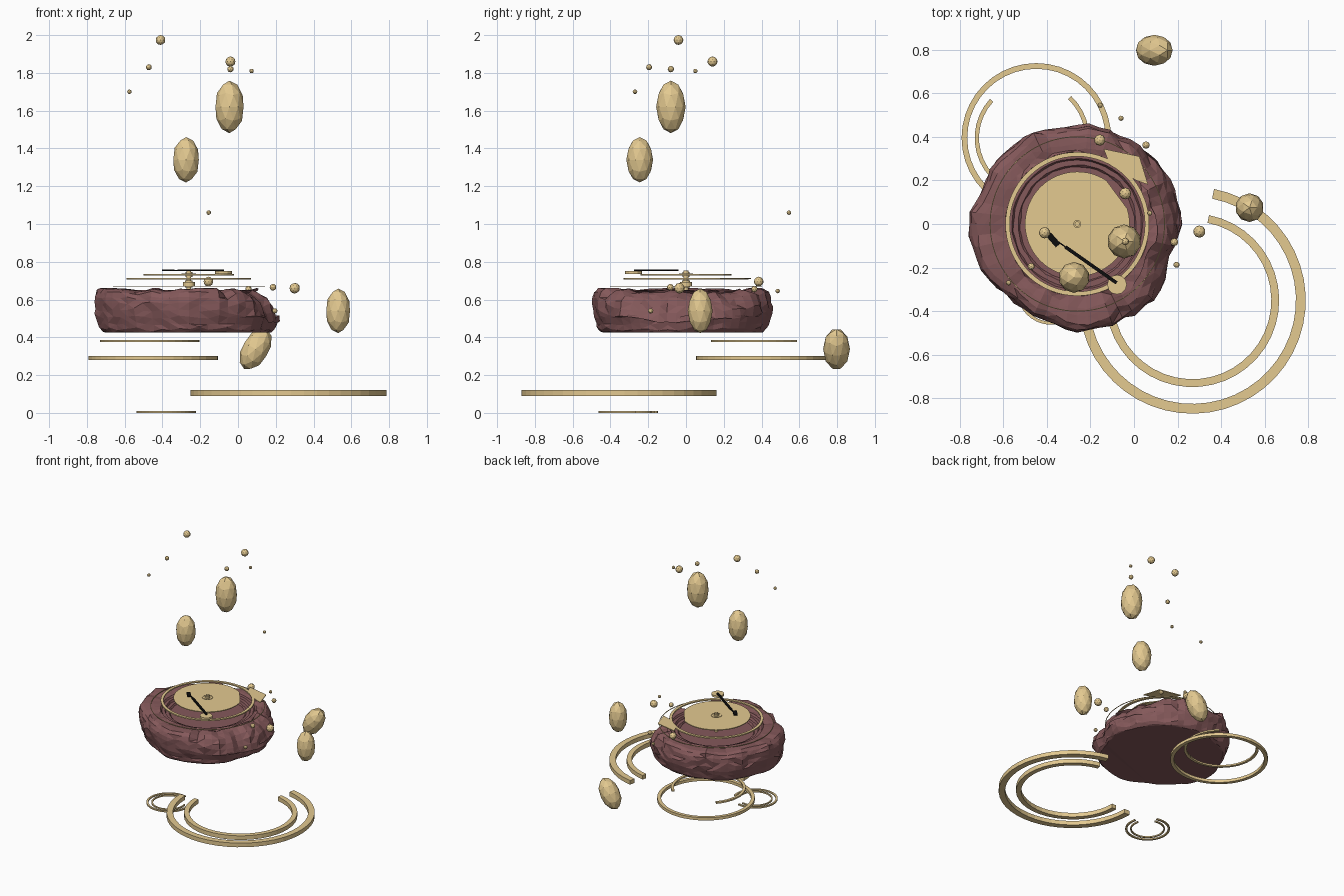
import bpy, bmesh, math
from mathutils import Vector, noise

if "Cube" in bpy.data.objects:
    bpy.data.objects.remove(bpy.data.objects["Cube"])

def material(name, rgb):
    m = bpy.data.materials.new(name)
    m.diffuse_color = (*rgb, 1)
    m.use_nodes = True
    m.node_tree.nodes["Principled BSDF"].inputs["Base Color"].default_value = m.diffuse_color
    return m

GOLD = material("pale_gold", (0.77, 0.585, 0.28))
ROCK = material("maroon_stone", (0.235, 0.10, 0.104))
BLACK = material("black", (0.004, 0.004, 0.004))
CX, CY = -0.26, 0.0

def finish(name, bm, mat):
    bmesh.ops.recalc_face_normals(bm, faces=bm.faces)
    me = bpy.data.meshes.new(name)
    bm.to_mesh(me)
    bm.free()
    me.materials.append(mat)
    ob = bpy.data.objects.new(name, me)
    bpy.context.collection.objects.link(ob)
    return ob

def arc_ring(name, c, z0, z1, r0, r1, a0=0, a1=360, n=40, mat=GOLD):
    """Flat band with a rectangular section, closed or open."""
    bm = bmesh.new()
    closed = a1 - a0 >= 360
    rows = []
    for i in range(n if closed else n + 1):
        a = math.radians(a0 + (a1 - a0) * i / n)
        rows.append([bm.verts.new((c[0] + r * math.cos(a), c[1] + r * math.sin(a), z))
                     for r, z in ((r0, z0), (r1, z0), (r1, z1), (r0, z1))])
    for i in range(n):
        p, q = rows[i], rows[(i + 1) % len(rows)]
        for k in range(4):
            bm.faces.new((p[k], p[(k + 1) % 4], q[(k + 1) % 4], q[k]))
    if not closed:
        bm.faces.new(rows[0])
        bm.faces.new(rows[-1])
    return finish(name, bm, mat)

def plate(name, pts, z0, z1, mat=GOLD):
    bm = bmesh.new()
    f = bm.faces.new([bm.verts.new((x, y, z0)) for x, y in pts])
    ext = bmesh.ops.extrude_face_region(bm, geom=[f], use_keep_orig=True)
    for v in ext["geom"]:
        if isinstance(v, bmesh.types.BMVert):
            v.co.z = z1
    return finish(name, bm, mat)

def circle(c, r, n):
    return [(c[0] + r * math.cos(math.tau * i / n), c[1] + r * math.sin(math.tau * i / n))
            for i in range(n)]

def bead(name, loc, rx, rz=None, tilt=0):
    bm = bmesh.new()
    bmesh.ops.create_icosphere(bm, subdivisions=2, radius=1)
    for v in bm.verts:
        v.co = Vector((v.co.x * rx, v.co.y * rx, v.co.z * (rz or rx)))
    ob = finish(name, bm, GOLD)
    ob.location = loc
    ob.rotation_euler = (0, tilt, 0)

# Rugged stone slab: noisy stacked outlines, then a stepped bowl in the top
OUTLINE = [.485, .47, .47, .46, .45, .46, .475, .465, .50, .50, .465, .465, .50, .49, .505, .46]

def stone():
    bm = bmesh.new()
    n = 56
    outer = [(0.90, 0.425), (0.935, 0.445), (0.95, 0.475), (0.975, 0.51), (0.985, 0.545),
             (0.99, 0.58), (0.985, 0.61), (0.96, 0.635), (0.91, 0.65), (0.83, 0.652),
             (0.76, 0.65)]
    inner = [(0.33, 0.65), (0.322, 0.638), (0.30, 0.638), (0.293, 0.622), (0.27, 0.622),
             (0.262, 0.61)]
    rows = []
    for k, (r, z) in enumerate(outer + inner):
        row = []
        for i in range(n):
            a = math.tau * i / n
            d = Vector((math.cos(a), math.sin(a), 0))
            rr, zz = r, z
            if k < len(outer):
                u = i / n * 16
                lo, f = int(u), u % 1
                rr *= OUTLINE[lo] * (1 - f) + OUTLINE[(lo + 1) % 16] * f
                mid = noise.noise(d * 5 + Vector((0, 5, z * 7)))
                fine = noise.noise(d * 13 + Vector((9, 2, z * 25)))
                rr += 0.022 * mid + 0.013 * fine
                zz += 0.018 * mid + 0.016 * fine
                east = max(0, d.x) ** 2
                if k >= 4:     # east side slopes away
                    t = min(1, (k - 4) / 5)
                    rr -= east * 0.09 * t * (k < 10)
                    zz -= east * 0.05 * (1 - t) + east * 0.015 * (k < 10)
                rr = max(rr, 0.335 + 0.004 * (len(outer) - k))
                zz = min(max(zz, 0.425), 0.662)
            else:
                rr += 0.006 * noise.noise(d * 5 + Vector((0, 0, k)))
            row.append(bm.verts.new((CX + rr * d.x, CY + rr * d.y, zz)))
        rows.append(row)
    for p, q in zip(rows, rows[1:]):
        for i in range(n):
            j = (i + 1) % n
            bm.faces.new((p[i], p[j], q[j], q[i]))
    bm.faces.new(rows[0])
    bm.faces.new(rows[-1])
    bmesh.ops.triangulate(bm, faces=bm.faces)
    finish("stone_slab", bm, ROCK)

stone()

# Thin chipped disc, its loose shard and the spindle
pts = []
for i in range(64):
    deg = i * 360 / 64
    if 22 < deg < 52:
        continue
    a = math.radians(deg)
    pts.append((CX + 0.24 * math.cos(a), CY + 0.24 * math.sin(a)))
plate("chipped_disc", pts, 0.728, 0.734)
plate("loose_shard", [(-0.14, 0.345), (0.025, 0.31), (0.065, 0.18), (0.01, 0.2), (-0.11, 0.27)],
      0.708, 0.714)
for k, (r, z0, z1) in enumerate([(0.012, 0.60, 0.755), (0.022, 0.64, 0.65), (0.02, 0.665, 0.672),
                                 (0.032, 0.672, 0.692), (0.02, 0.692, 0.70), (0.018, 0.72, 0.745)]):
    plate("spindle_%d" % k, circle((CX, CY), r, 24), z0, z1)
arc_ring("disc_label_ring", (CX, CY), 0.734, 0.737, 0.033, 0.038, n=32)

# Halo rings over the stone
arc_ring("halo_ring", (CX, CY), 0.705, 0.714, 0.31, 0.33, n=64)
arc_ring("fine_halo_ring", (CX, CY), 0.668, 0.672, 0.398, 0.402, n=96)

# Arm lying across the disc
plate("arm_pivot", circle((-0.078, -0.278), 0.045, 12), 0.735, 0.75)

def bar(name, p, q, w, z0, z1):
    p, q = Vector(p), Vector(q)
    s = (q - p).orthogonal().normalized() * w
    plate(name, [tuple(v) for v in (p + s, q + s, q - s, p - s)], z0, z1, BLACK)

bar("arm_tube", (-0.08, -0.27), (-0.315, -0.105), 0.008, 0.750, 0.758)
bar("arm_neck", (-0.315, -0.105), (-0.35, -0.08), 0.003, 0.751, 0.757)
bar("arm_head", (-0.348, -0.098), (-0.392, -0.048), 0.014, 0.750, 0.759)

# Open and closed bands under the stone
arc_ring("large_band_outer", (0.268, -0.35), 0.09, 0.122, 0.475, 0.52, -180, 79, 34)
arc_ring("large_band_inner", (0.268, -0.35), 0.09, 0.122, 0.362, 0.398, -180, 79, 30)
arc_ring("middle_band_outer", (-0.448, 0.395), 0.28, 0.302, 0.317, 0.343, n=40)
arc_ring("middle_band_inner", (-0.468, 0.395), 0.374, 0.386, 0.243, 0.263, 137, 407, 28)
arc_ring("small_band_outer", (-0.38, -0.305), 0.0, 0.01, 0.143, 0.157, 75, 375, 32)
arc_ring("small_band_inner", (-0.38, -0.305), 0.0, 0.01, 0.112, 0.122, 75, 375, 28)

# Floating egg-shaped pebbles
bead("egg_top", (-0.045, -0.08, 1.62), 0.078, 0.139)
bead("egg_mid", (-0.275, -0.245, 1.34), 0.071, 0.12)
bead("egg_side", (0.53, 0.075, 0.54), 0.066, 0.118)
bead("egg_back", (0.093, 0.797, 0.338), 0.071, 0.121, math.radians(30))

# Small round beads
for i, (x, y, z, r) in enumerate([
        (-0.41, -0.04, 1.974, 0.026), (-0.04, 0.14, 1.86, 0.027), (-0.04, -0.08, 1.82, 0.017),
        (-0.472, -0.195, 1.83, 0.016), (-0.575, -0.27, 1.70, 0.012), (0.072, 0.05, 1.81, 0.012),
        (-0.155, 0.545, 1.06, 0.012), (-0.157, 0.385, 0.695, 0.026), (0.055, 0.362, 0.655, 0.017),
        (-0.06, 0.485, 0.645, 0.012), (0.185, -0.083, 0.665, 0.018), (0.30, -0.035, 0.66, 0.028),
        (0.195, -0.187, 0.54, 0.014)]):
    bead("bead_%02d" % i, (x, y, z), r)
